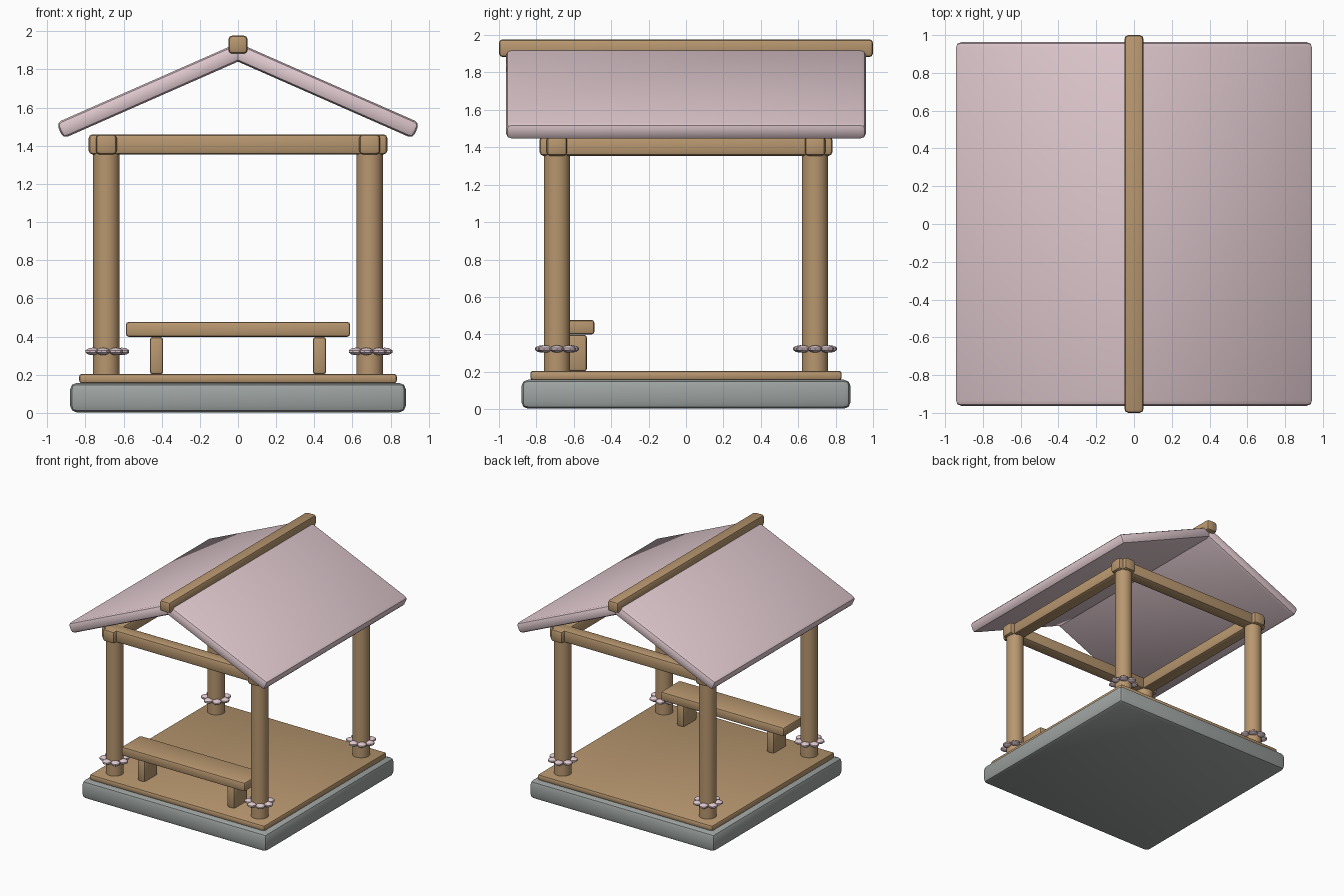
import bpy, bmesh, math
from mathutils import Matrix, Vector

if "Cube" in bpy.data.objects:
    bpy.data.objects.remove(bpy.data.objects["Cube"])


def material(name, rgb):
    m = bpy.data.materials.new(name)
    m.diffuse_color = (*rgb, 1)
    m.use_nodes = True
    m.node_tree.nodes["Principled BSDF"].inputs["Base Color"].default_value = m.diffuse_color
    return m


WOOD = material("wood", (0.48, 0.31, 0.16))
PINK = material("pale_pink", (0.74, 0.58, 0.62))
STONE = material("stone", (0.34, 0.37, 0.36))


def finish(name, bm, mat, angle=35):
    me = bpy.data.meshes.new(name)
    bm.to_mesh(me)
    bm.free()
    ob = bpy.data.objects.new(name, me)
    bpy.context.collection.objects.link(ob)
    me.materials.append(mat)
    bpy.ops.object.select_all(action='DESELECT')
    ob.select_set(True)
    bpy.context.view_layer.objects.active = ob
    bpy.ops.object.shade_smooth_by_angle(angle=math.radians(angle))
    return ob


def box(name, centre, size, mat, bevel, tilt=0, segments=2):
    """Rounded box, optionally tilted about the y axis."""
    bm = bmesh.new()
    bmesh.ops.create_cube(bm, size=1)
    bmesh.ops.scale(bm, vec=size, verts=bm.verts)
    bmesh.ops.bevel(bm, geom=bm.edges[:], offset=bevel, segments=segments,
                    profile=0.5, affect='EDGES')
    bmesh.ops.transform(bm, verts=bm.verts,
                        matrix=Matrix.Translation(centre) @ Matrix.Rotation(tilt, 4, 'Y'))
    return finish(name, bm, mat)


def post(name, x, y):
    bm = bmesh.new()
    bmesh.ops.create_cone(bm, cap_ends=True, segments=24, radius1=0.07, radius2=0.07,
                          depth=1.2, matrix=Matrix.Translation((x, y, 0.79)))
    return finish(name, bm, WOOD)


def petal_ring(name, x, y, count=7):
    bm = bmesh.new()
    for i in range(count):
        m = (Matrix.Translation((x, y, 0.322))
             @ Matrix.Rotation(math.tau * i / count, 4, 'Z')
             @ Matrix.Translation((0.08, 0, 0))
             @ Matrix.Diagonal((0.042, 0.038, 0.02, 1)))
        bmesh.ops.create_uvsphere(bm, u_segments=8, v_segments=5, radius=1, matrix=m)
    return finish(name, bm, PINK, 30)


# Stone base and wooden floor
box("stone_base", (0, 0, 0.08), (1.76, 1.76, 0.155), STONE, 0.035)
box("floor", (0, 0, 0.18), (1.665, 1.665, 0.05), WOOD, 0.015)

# Posts with petal rings
P = 0.69
for sx, side in ((-1, "left"), (1, "right")):
    for sy, end in ((-1, "front"), (1, "back")):
        post(f"{end}_{side}_post", sx * P, sy * P)
        petal_ring(f"{end}_{side}_petals", sx * P, sy * P)

# Top beams
for s, end, side in ((-1, "front", "left"), (1, "back", "right")):
    box(f"{end}_beam", (0, s * P, 1.407), (1.565, 0.11, 0.105), WOOD, 0.02)
    box(f"{side}_beam", (s * P, 0, 1.407), (0.11, 1.565, 0.105), WOOD, 0.02)

# Roof panels and ridge
SLOPE = math.radians(23.75)
U0, U1 = -0.008, 1.021
for s, side in ((-1, "left"), (1, "right")):
    mid = (U0 + U1) / 2
    centre = (s * mid * math.cos(SLOPE), 0, 1.89 - mid * math.sin(SLOPE))
    box(f"{side}_roof_panel", centre, (U1 - U0, 1.925, 0.09), PINK, 0.028, s * SLOPE)
box("ridge_beam", (0, 0, 1.93), (0.1, 2.0, 0.095), WOOD, 0.02)

# Bench
box("bench_seat", (0, -0.62, 0.438), (1.175, 0.26, 0.078), WOOD, 0.015)
for s, side in ((-1, "left"), (1, "right")):
    box(f"{side}_bench_leg", (s * 0.427, -0.62, 0.3), (0.07, 0.18, 0.195), WOOD, 0.015)
